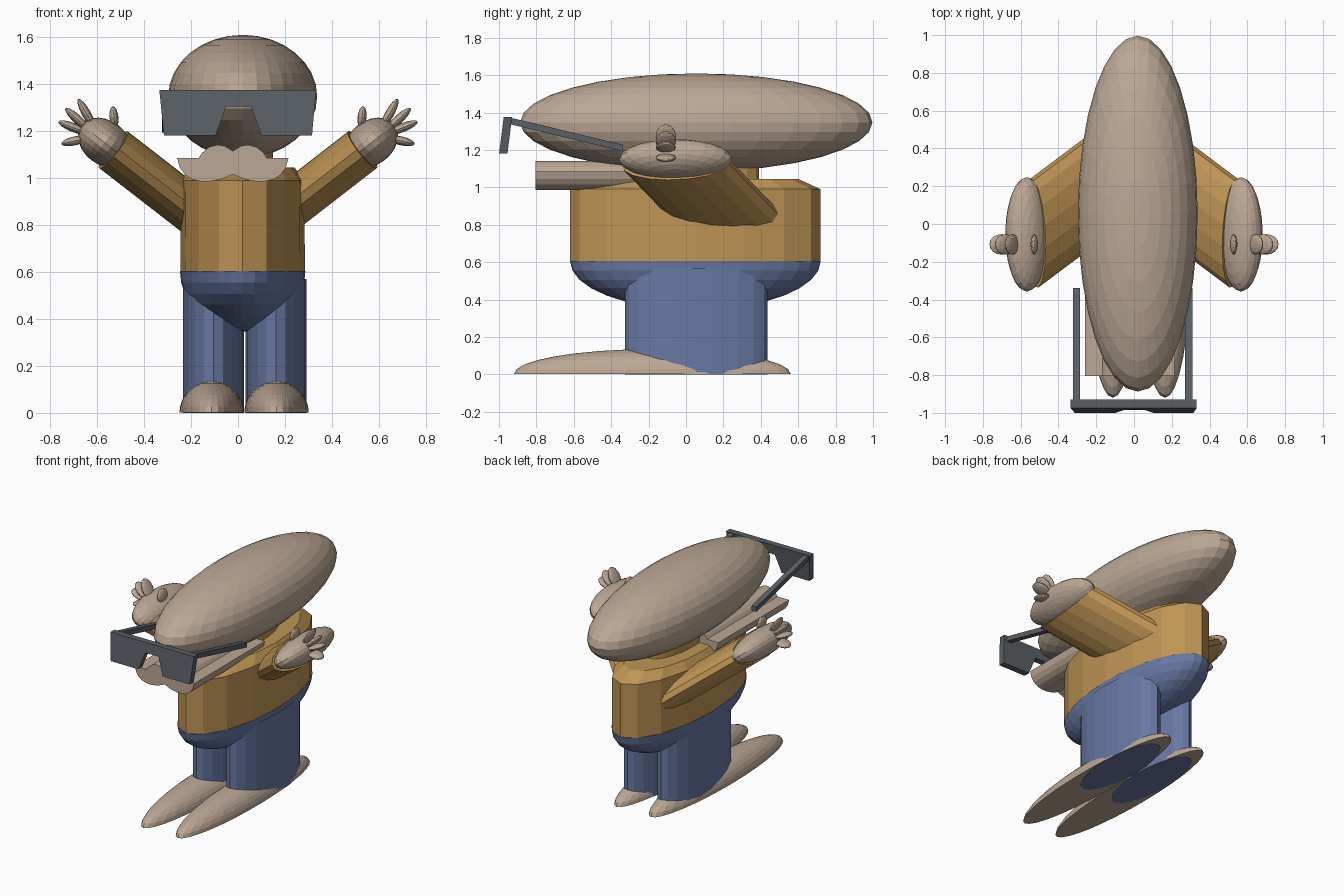
import bpy, bmesh, math
from mathutils import Vector, Matrix

old = bpy.data.objects.get("Cube")
if old:
    bpy.data.objects.remove(old)

STRETCH = 2.95  # the whole figure is drawn out in depth


def material(name, rgb):
    m = bpy.data.materials.new(name)
    m.use_nodes = True
    color = (*rgb, 1)
    m.diffuse_color = color
    m.node_tree.nodes["Principled BSDF"].inputs["Base Color"].default_value = color
    return m


skin = material("skin", (0.50, 0.39, 0.30))
shirt = material("shirt_ochre", (0.52, 0.30, 0.09))
denim = material("trouser_blue", (0.14, 0.19, 0.37))
frame = material("glasses_grey", (0.10, 0.115, 0.13))


def finish(name, bm, mat):
    bmesh.ops.recalc_face_normals(bm, faces=bm.faces)
    mesh = bpy.data.meshes.new(name)
    bm.to_mesh(mesh)
    bm.free()
    mesh.materials.append(mat)
    obj = bpy.data.objects.new(name, mesh)
    bpy.context.collection.objects.link(obj)
    return obj


def ellipsoid(name, center, radii, mat, tilt=0, seg=32, keep=None):
    """Ellipsoid tilted about y; keep=+1 or -1 leaves the upper or lower half."""
    bm = bmesh.new()
    bmesh.ops.create_uvsphere(bm, u_segments=seg, v_segments=seg // 2, radius=1)
    if keep:
        cut = bmesh.ops.bisect_plane(
            bm, geom=bm.verts[:] + bm.edges[:] + bm.faces[:], dist=1e-4,
            plane_co=(0, 0, 0), plane_no=(0, 0, -keep), clear_outer=True)
        rim = [g for g in cut["geom_cut"] if isinstance(g, bmesh.types.BMEdge)]
        bmesh.ops.edgeloop_fill(bm, edges=rim)
    bm.transform(Matrix.Translation(center) @ Matrix.Rotation(tilt, 4, "Y")
                 @ Matrix.Diagonal((*radii, 1)))
    return finish(name, bm, mat)


def loft(name, rings, mat, seg):
    """Skin a stack of horizontal ellipses given as (x, y, z, rx, ry)."""
    bm = bmesh.new()
    loops = []
    for x, y, z, rx, ry in rings:
        angles = [math.tau * i / seg for i in range(seg)]
        loops.append([bm.verts.new((x + rx * math.cos(a), y + ry * math.sin(a), z))
                      for a in angles])
    for low, high in zip(loops, loops[1:]):
        for i in range(seg):
            j = (i + 1) % seg
            bm.faces.new((low[i], low[j], high[j], high[i]))
    bm.faces.new(loops[0][::-1])
    bm.faces.new(loops[-1])
    return finish(name, bm, mat)


def extrude_profile(name, points, y0, y1, mat, lean=0):
    """Extrude an (x, z) outline from y0 to y1, leaning forward with depth below the top."""
    bm = bmesh.new()
    top = max(z for _, z in points)
    face = bm.faces.new([bm.verts.new((x, y0 - lean * (top - z), z)) for x, z in points])
    res = bmesh.ops.extrude_face_region(bm, geom=[face])
    moved = [g for g in res["geom"] if isinstance(g, bmesh.types.BMVert)]
    bmesh.ops.translate(bm, verts=moved, vec=(0, y1 - y0, 0))
    return finish(name, bm, mat)


def sleeve(name, start, end, radius, mat):
    """Round tube between two points, stretched in depth."""
    squash = Matrix.Diagonal((1, 1 / STRETCH, 1, 1))
    a, b = squash @ Vector(start), squash @ Vector(end)
    axis = b - a
    bm = bmesh.new()
    bmesh.ops.create_cone(bm, cap_ends=True, segments=16, radius1=radius,
                          radius2=radius, depth=axis.length)
    bm.transform(squash.inverted() @ Matrix.Translation((a + b) / 2)
                 @ axis.to_track_quat("Z", "Y").to_matrix().to_4x4())
    return finish(name, bm, mat)


# Head, collar, torso and hips
ellipsoid("head", (0.02, 0.055, 1.347), (0.317, 0.942, 0.262), skin)
loft("collar", [(0.02, 0.055, 1.03, 0.13, 0.335), (0.02, 0.055, 1.13, 0.13, 0.335)], shirt, 20)
loft("torso", [(0.02, 0.05, 0.605, 0.265, 0.67), (0.02, 0.05, 0.99, 0.262, 0.67),
               (0.02, 0.09, 1.045, 0.22, 0.51)], shirt, 16)
ellipsoid("hips", (0.02, 0.05, 0.605), (0.267, 0.67, 0.26), denim, keep=-1)

# Legs and feet
for side, leg_x, foot_x in (("right", -0.105, -0.112), ("left", 0.162, 0.164)):
    loft(side + "_leg", [(leg_x, 0.055, 0, 0.13, 0.38), (leg_x, 0.055, 0.57, 0.13, 0.38)],
         denim, 20)
    ellipsoid(side + "_foot", (foot_x, -0.18, 0.002), (0.137, 0.74, 0.133), skin, keep=1)

# Arms, hands and fingers: each finger is (base x, base z, tip x, tip z)
FINGERS = [(0.64, 1.17, 0.752, 1.145), (0.64, 1.19, 0.765, 1.24),
           (0.63, 1.2, 0.735, 1.297), (0.61, 1.21, 0.68, 1.336),
           (0.523, 1.21, 0.533, 1.305)]
for side, s in (("right", -1), ("left", 1)):
    sleeve(side + "_sleeve", (s * 0.13, 0.25, 0.81), (s * 0.53, -0.05, 1.12), 0.1, shirt)
    ellipsoid(side + "_hand", (s * 0.567, -0.055, 1.15), (0.125, 0.303, 0.094), skin,
              tilt=-s * math.radians(38), seg=24)
    for n, (bx, bz, tx, tz) in enumerate(FINGERS):
        dx, dz = s * (tx - bx), tz - bz
        ellipsoid(f"{side}_finger_{n + 1}", (s * (bx + tx) / 2, -0.108, (bz + tz) / 2),
                  (0.019, 0.054, math.hypot(dx, dz) / 2), skin,
                  tilt=math.atan2(dx, dz), seg=16)

# Glasses: leaning plate with a nose notch, and two temples
extrude_profile("glasses_front", [
    (-0.335, 1.375), (0.332, 1.375), (0.315, 1.18), (0.1, 1.18),
    (0.055, 1.305), (-0.05, 1.305), (-0.095, 1.18), (-0.315, 1.18)],
    -0.975, -0.93, frame, lean=0.125)
for side, x in (("right", -0.304), ("left", 0.29)):
    temple = extrude_profile(side + "_temple", [
        (x - 0.019, 1.34), (x + 0.019, 1.34), (x + 0.019, 1.375), (x - 0.019, 1.375)],
        -0.95, -0.34, frame)
    for v in temple.data.vertices:
        v.co.z -= 0.24 * (v.co.y + 0.95)

# Moustache: right-hand half outline mirrored about its centre
MID = -0.022
half = [(0, 1.115), (0.035, 1.136), (0.065, 1.141), (0.1, 1.132), (0.13, 1.108),
        (0.145, 1.085), (0.237, 1.085), (0.226, 1.045), (0.205, 1.015), (0.175, 0.995),
        (0.14, 0.986), (0.1, 0.985), (0.05, 0.995), (0, 1.015)]
outline = [(MID + x, z) for x, z in half] + [(MID - x, z) for x, z in half[-2:0:-1]]
extrude_profile("moustache", outline, -0.805, 0.0, skin)
